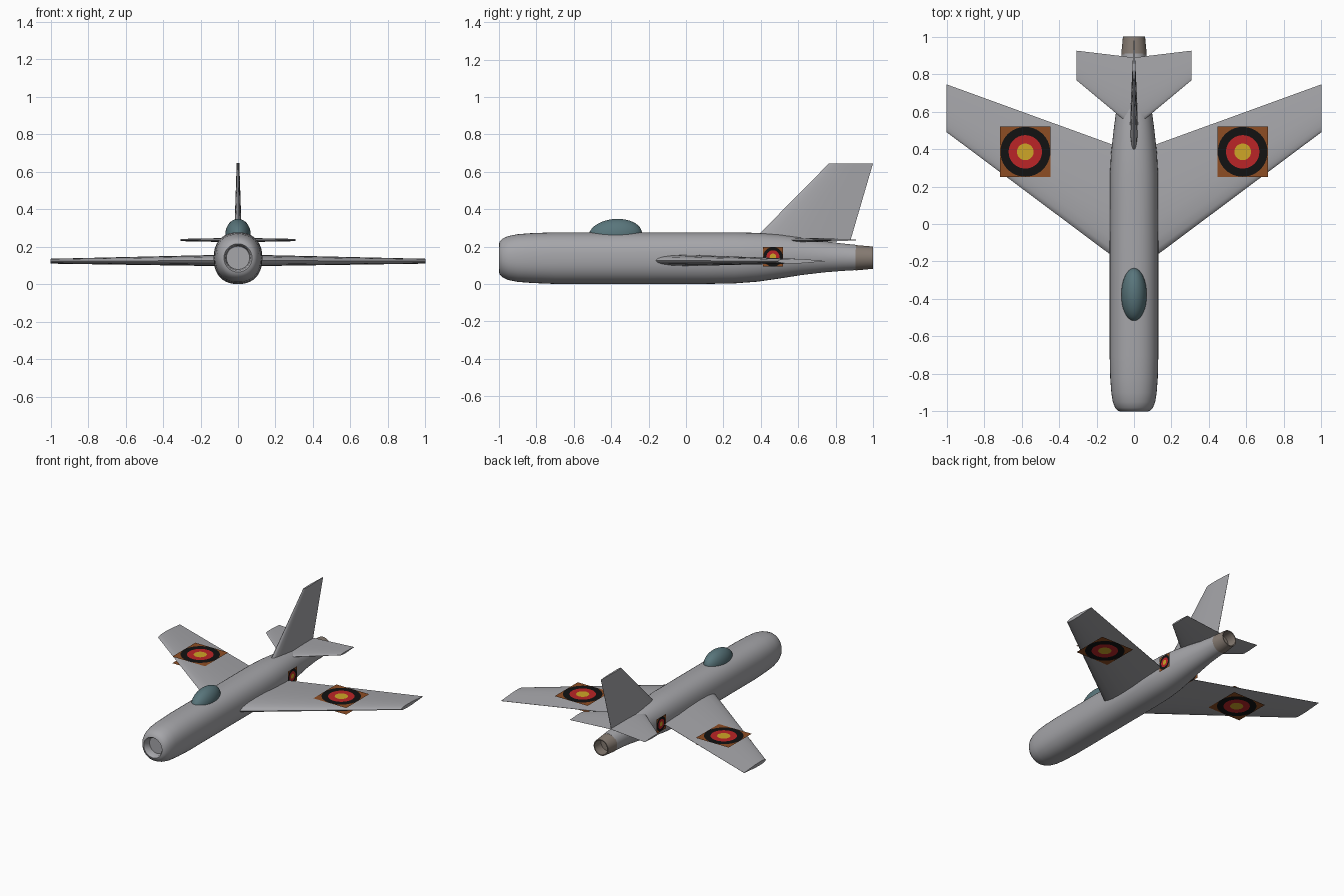
import bpy
import bmesh
import math
from mathutils import Vector

cube = bpy.data.objects.get("Cube")
if cube:
    bpy.data.objects.remove(cube, do_unlink=True)


def material(name, r, g, b):
    m = bpy.data.materials.new(name)
    m.use_nodes = True
    m.diffuse_color = (r, g, b, 1)
    m.node_tree.nodes["Principled BSDF"].inputs["Base Color"].default_value = (r, g, b, 1)
    return m


GREY = material("light grey", 0.38, 0.38, 0.40)
EXHAUST = material("warm exhaust grey", 0.24, 0.20, 0.17)
GLASS = material("teal glass", 0.10, 0.18, 0.20)
BROWN = material("orange brown", 0.27, 0.075, 0.017)
BLACK = material("black", 0.006, 0.006, 0.006)
RED = material("red", 0.50, 0.018, 0.020)
YELLOW = material("yellow", 0.62, 0.38, 0.02)


def finish(name, bm, mats, angle=35, fix_normals=True):
    if fix_normals:
        bmesh.ops.recalc_face_normals(bm, faces=bm.faces)
    mesh = bpy.data.meshes.new(name)
    bm.to_mesh(mesh)
    bm.free()
    for m in mats:
        mesh.materials.append(m)
    mesh.shade_smooth()
    mesh.set_sharp_from_angle(angle=math.radians(angle))
    obj = bpy.data.objects.new(name, mesh)
    bpy.context.scene.collection.objects.link(obj)
    return obj


def loft(name, rings, mat, angle=35):
    """Skin a list of equal closed sections and cap both ends."""
    bm = bmesh.new()
    loops = [[bm.verts.new(p) for p in ring] for ring in rings]
    n = len(loops[0])
    for a, b in zip(loops, loops[1:]):
        for i in range(n):
            j = (i + 1) % n
            bm.faces.new((a[i], a[j], b[j], b[i]))
    bm.faces.new(loops[0])
    bm.faces.new(loops[-1])
    return finish(name, bm, [mat], angle)


def body_section(y, w, low, high, power=2.0, n=40):
    """Rounded section across the body between two heights."""
    ring = []
    for i in range(n):
        a = 2 * math.pi * i / n
        c, s = math.cos(a), math.sin(a)
        x = math.copysign(abs(c) ** (2 / power), c) * w
        z = math.copysign(abs(s) ** (2 / power), s) * (high - low) / 2
        ring.append(Vector((x, y, (low + high) / 2 + z)))
    return ring


# Airfoil: chord fraction and relative half thickness
FOIL = [(0.0, 0.0), (0.015, 0.35), (0.06, 0.65), (0.15, 0.9), (0.3, 1.0),
        (0.5, 0.88), (0.75, 0.48), (1.0, 0.04)]


def airfoil(front, back, half):
    """Section as (chord position, offset) pairs."""
    upper = [(front + (back - front) * f, half * t) for f, t in FOIL]
    return upper + [(y, -t) for y, t in reversed(upper[1:])]


# Fuselage, with the intake duct turned inward at the nose
stations = [
    (-0.95, 0.062, 0.078, 0.202, 2.0), (-0.99, 0.067, 0.073, 0.207, 2.0),
    (-1.0, 0.075, 0.064, 0.215, 2.0), (-0.996, 0.087, 0.052, 0.227, 2.1),
    (-0.98, 0.101, 0.035, 0.243, 2.15), (-0.95, 0.113, 0.021, 0.256, 2.2),
    (-0.9, 0.121, 0.011, 0.266, 2.3), (-0.82, 0.127, 0.005, 0.272, 2.3),
    (-0.7, 0.13, 0.0, 0.276, 2.3), (0.1, 0.13, 0.0, 0.276, 2.3),
    (0.26, 0.129, 0.003, 0.276, 2.3), (0.38, 0.122, 0.012, 0.273, 2.25),
    (0.5, 0.109, 0.029, 0.264, 2.2), (0.62, 0.093, 0.048, 0.248, 2.1),
    (0.74, 0.077, 0.062, 0.228, 2.0), (0.84, 0.069, 0.07, 0.216, 2.0),
    (0.91, 0.066, 0.074, 0.209, 2.0),
]
loft("fuselage", [body_section(*s) for s in stations], GREY, 50)

# Hollow exhaust nozzle
nozzle = [(0.905, 0.068, 0.072, 0.208), (1.0, 0.059, 0.081, 0.2),
          (1.0, 0.052, 0.088, 0.193), (0.925, 0.052, 0.088, 0.193)]
loft("exhaust_nozzle", [body_section(*s) for s in nozzle], EXHAUST)

# Canopy
bm = bmesh.new()
bmesh.ops.create_uvsphere(bm, u_segments=32, v_segments=20, radius=1)
for v in bm.verts:
    v.co = Vector((v.co.x * 0.068, v.co.y * 0.142 - 0.378, v.co.z * 0.085 + 0.263))
    v.co.y += max(0, v.co.z - 0.263) * 0.15
finish("canopy", bm, [GLASS], 60)


def flying_surface(name, side, root, tip):
    """Horizontal surface; each end is x, leading y, trailing y, z, half thickness."""
    rings = [[Vector((side * x, y, z + t)) for y, t in airfoil(a, b, half)]
             for x, a, b, z, half in (root, tip)]
    return loft(name, rings, GREY)


# Fin
fin = []
for z, front, back, half in ((0.235, 0.36, 0.88, 0.021), (0.645, 0.765, 1.0, 0.007)):
    fin.append([Vector((t, y, z)) for y, t in airfoil(front, back, half)])
loft("tail_fin", fin, GREY)


def roundel(name, centre, u, v, size):
    """Flat square marking with three concentric colours."""
    bm = bmesh.new()
    centre, u, v = Vector(centre), Vector(u), Vector(v)
    n = 40
    loops = []
    for radius in (0.33, 0.66, 0.985, None):
        ring = []
        for i in range(n):
            a = 2 * math.pi * i / n
            c, s = math.cos(a), math.sin(a)
            r = radius or 1 / max(abs(c), abs(s))
            ring.append(bm.verts.new(centre + (u * c + v * s) * r * size))
        loops.append(ring)
    bm.faces.new(loops[0]).material_index = 0
    for k in range(3):
        a, b = loops[k], loops[k + 1]
        for i in range(n):
            j = (i + 1) % n
            bm.faces.new((a[i], b[i], b[j], a[j])).material_index = k + 1
    return finish(name, bm, [YELLOW, RED, BLACK, BROWN], fix_normals=False)


# Wings, tailplanes and markings on both sides
for label, side in (("left", 1), ("right", -1)):
    flying_surface(label + "_wing", side, (0.05, -0.22, 0.40, 0.126, 0.031),
                   (1.0, 0.49, 0.745, 0.122, 0.013))
    flying_surface(label + "_tailplane", side, (0.0, 0.511, 0.888, 0.235, 0.012),
                   (0.308, 0.768, 0.925, 0.235, 0.006))
    roundel(label + "_wing_top_marking", (side * 0.58, 0.385, 0.1485),
            (1, 0, 0), (0, 1, 0), 0.135)
    roundel(label + "_wing_bottom_marking", (side * 0.58, 0.385, 0.0995),
            (-1, 0, 0), (0, 1, 0), 0.135)
    roundel(label + "_body_marking", (side * 0.122, 0.465, 0.145),
            (0, side, 0), (0, 0, 1), 0.053)
